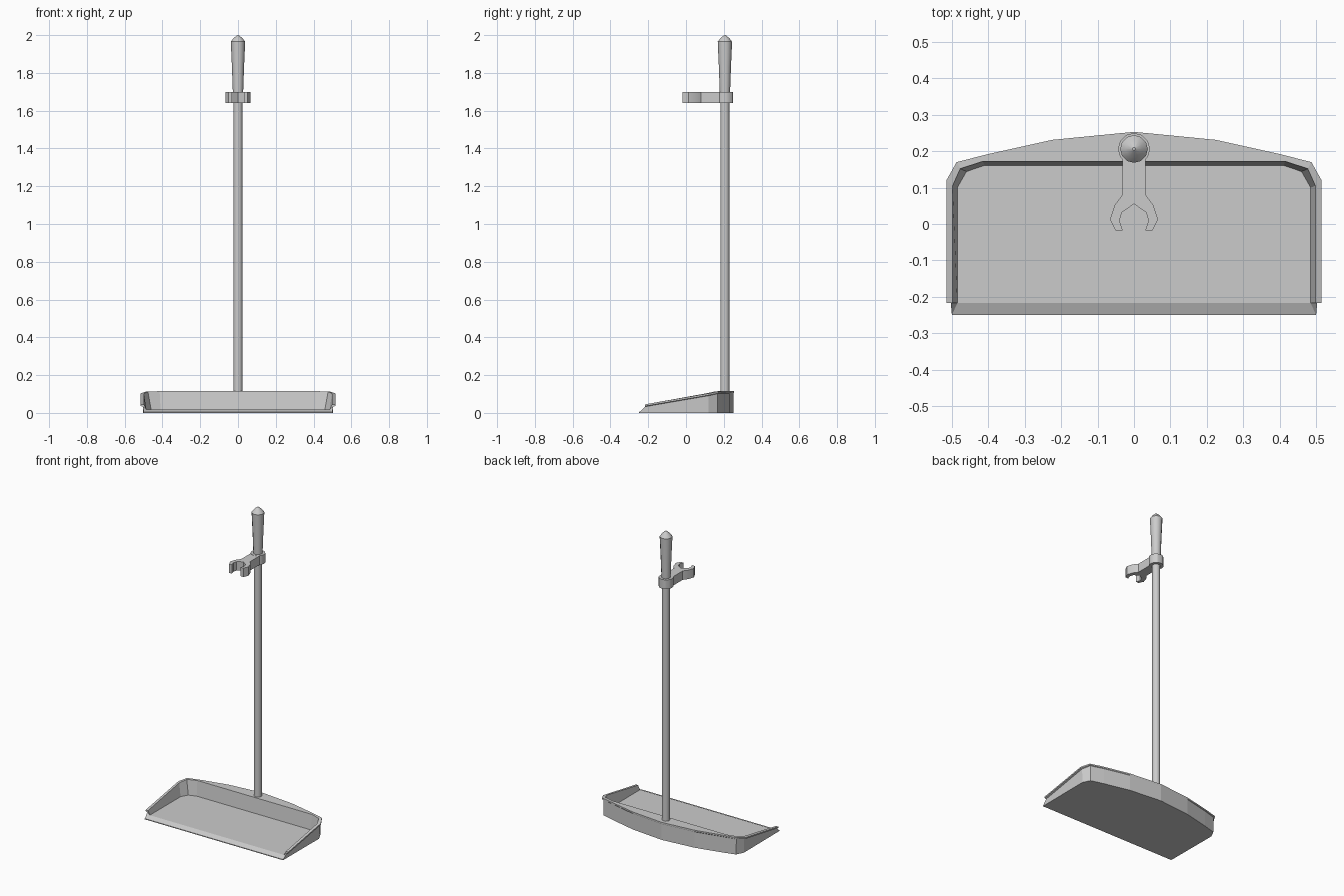
import bpy, bmesh, math

if "Cube" in bpy.data.objects:
    bpy.data.objects.remove(bpy.data.objects["Cube"])


def finish(name, bm, smooth=None):
    bmesh.ops.recalc_face_normals(bm, faces=bm.faces)
    me = bpy.data.meshes.new(name)
    bm.to_mesh(me)
    bm.free()
    ob = bpy.data.objects.new(name, me)
    bpy.context.collection.objects.link(ob)
    if smooth:
        bpy.ops.object.select_all(action='DESELECT')
        bpy.context.view_layer.objects.active = ob
        ob.select_set(True)
        bpy.ops.object.shade_smooth_by_angle(angle=math.radians(smooth))
    return ob


def lathe(name, profile, y, sides):
    """Closed solid of revolution about the vertical line x = 0, y."""
    bm = bmesh.new()
    rings = [[bm.verts.new((r * math.cos(math.tau * i / sides),
                            y + r * math.sin(math.tau * i / sides), z))
              for i in range(sides)] for r, z in profile]
    for a, b in zip(rings, rings[1:]):
        for i in range(sides):
            j = (i + 1) % sides
            bm.faces.new((a[i], a[j], b[j], b[i]))
    bm.faces.new(rings[0])
    bm.faces.new(rings[-1])
    return finish(name, bm, 35)


def prism(name, outline, z0, z1):
    bm = bmesh.new()
    face = bm.faces.new([bm.verts.new((x, y, z0)) for x, y in outline])
    new = bmesh.ops.extrude_face_region(bm, geom=[face])['geom']
    bmesh.ops.translate(bm, vec=(0, 0, z1 - z0),
                        verts=[v for v in new if isinstance(v, bmesh.types.BMVert)])
    return finish(name, bm, 30)


# Pan: right-hand stations from front to back centre
# rim outer xy, wall foot xy, inner rim xy, floor edge xy, rim height
stations = [
    ((.515, -.217), (.500, -.250), (.498, -.217), (.485, -.217), .045),
    ((.515, .120), (.502, .120), (.498, .105), (.485, .100), .103),
    ((.487, .170), (.478, .167), (.477, .152), (.460, .144), .113),
    ((.400, .192), (.395, .190), (.415, .172), (.410, .161), .115),
    ((.225, .231), (.223, .230), (.225, .172), (.225, .161), .115),
    ((.000, .253), (.000, .252), (.000, .172), (.000, .161), .115),
]
sections = []
for k, (rim, foot, inner, floor, h) in enumerate(stations):
    wall = (foot[0] + .003 if k < 3 else foot[0], rim[1] if k == 0 else foot[1])
    sections.append([(*foot, 0), (*wall, h - .012), (*rim, h - .009),
                     (*rim, h), (*inner, h), (*floor, .018)])
sections += [[(-x, y, z) for x, y, z in s] for s in sections[-2::-1]]

bm = bmesh.new()
rings = [[bm.verts.new(p) for p in s] for s in sections]
for a, b in zip(rings, rings[1:]):
    for i in range(5):
        bm.faces.new((a[i], a[i + 1], b[i + 1], b[i]))
bm.faces.new([r[0] for r in rings])      # underside
bm.faces.new([r[5] for r in rings])      # floor
# Front ramp lip and wall ends
tips = [bm.verts.new((s * .5, -.25, .005)) for s in (1, -1)]
first, last = rings[0], rings[-1]
bm.faces.new((first[5], last[5], tips[1], tips[0]))
bm.faces.new((first[0], last[0], tips[1], tips[0]))
for ring, tip in ((first, tips[0]), (last, tips[1])):
    bm.faces.new(ring[2:5] + [ring[1]])
    bm.faces.new((ring[1], ring[4], ring[5]))
    bm.faces.new((ring[1], ring[5], tip, ring[0]))
finish("pan", bm)

# Pole and grip
POLE_Y = .206
lathe("pole", [(.024, .06), (.024, 1.72)], POLE_Y, 12)
lathe("grip", [(.027, 1.69), (.032, 1.83), (.038, 1.965), (.024, 1.983), (.004, 2.0)],
      POLE_Y, 12)

# Broom clip: collar around the pole, arm and two-pronged fork
collar = [(.044 * math.sin(math.tau * i / 12), POLE_Y + .044 * math.cos(math.tau * i / 12))
          for i in range(12)]
prism("clip_collar", collar, 1.64, 1.70)
half = [(.032, .19), (.032, .080), (.053, .052), (.066, .012), (.051, -.018),
        (.031, -.018), (.040, .010), (.033, .032), (.0, .055)]
prism("clip_arm", half + [(-x, y) for x, y in half[-2::-1]], 1.641, 1.699)
